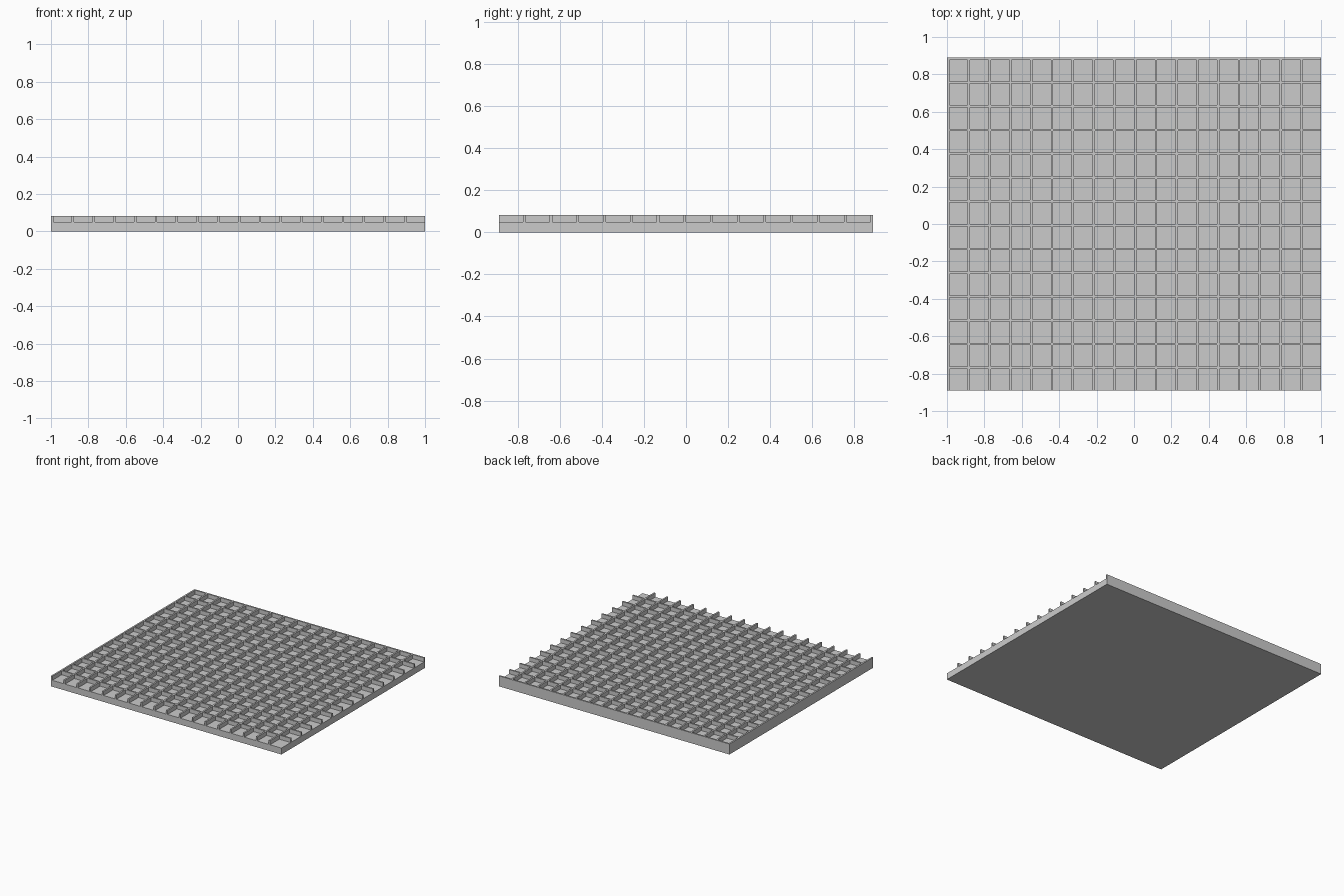
import bpy
import bmesh

cube = bpy.data.objects.get("Cube")
if cube:
    bpy.data.objects.remove(cube, do_unlink=True)

WIDTH, DEPTH = 2.0, 1.78
COLUMNS, ROWS = 18, 14
RIB = 0.0125
FLOOR_Z, TOP_Z = 0.05, 0.082

grey = bpy.data.materials.new("plain grey")
grey.use_nodes = True
grey.diffuse_color = (0.6, 0.6, 0.6, 1)
grey.node_tree.nodes["Principled BSDF"].inputs["Base Color"].default_value = (0.6, 0.6, 0.6, 1)


def rib_lines(length, count):
    """Rib and pocket borders, each cell starting with a rib."""
    lines = []
    for i in range(count):
        start = -length / 2 + i * length / count
        lines += [start, start + RIB]
    return lines + [length / 2]


# Ribs lie along the left-hand and back side of each cell, pockets open at front and +x
xs = rib_lines(WIDTH, COLUMNS)
ys = [-y for y in rib_lines(DEPTH, ROWS)][::-1]

bm = bmesh.new()
grid = [[bm.verts.new((x, y, FLOOR_Z)) for y in ys] for x in xs]
ribs = []
for i in range(len(xs) - 1):
    for j in range(len(ys) - 1):
        face = bm.faces.new((grid[i][j], grid[i + 1][j], grid[i + 1][j + 1], grid[i][j + 1]))
        if i % 2 == 0 or j % 2 == 1:
            ribs.append(face)

# Slab sides and underside
rim = [e for e in bm.edges if e.is_boundary]
sides = bmesh.ops.extrude_edge_only(bm, edges=rim)["geom"]
for v in sides:
    if isinstance(v, bmesh.types.BMVert):
        v.co.z = 0
bottom = [e for e in bm.edges if all(v.co.z == 0 for v in e.verts)]
bmesh.ops.edgeloop_fill(bm, edges=bottom)

# Raised rib lattice
raised = bmesh.ops.extrude_face_region(bm, geom=ribs)["geom"]
bmesh.ops.translate(bm, verts=[v for v in raised if isinstance(v, bmesh.types.BMVert)],
                    vec=(0, 0, TOP_Z - FLOOR_Z))
old = [f for f in ribs if f.is_valid]
if old:
    bmesh.ops.delete(bm, geom=old, context="FACES_ONLY")
bmesh.ops.recalc_face_normals(bm, faces=bm.faces)

mesh = bpy.data.meshes.new("ribbed_panel")
bm.to_mesh(mesh)
bm.free()
mesh.materials.append(grey)
panel = bpy.data.objects.new("ribbed_panel", mesh)
bpy.context.collection.objects.link(panel)
